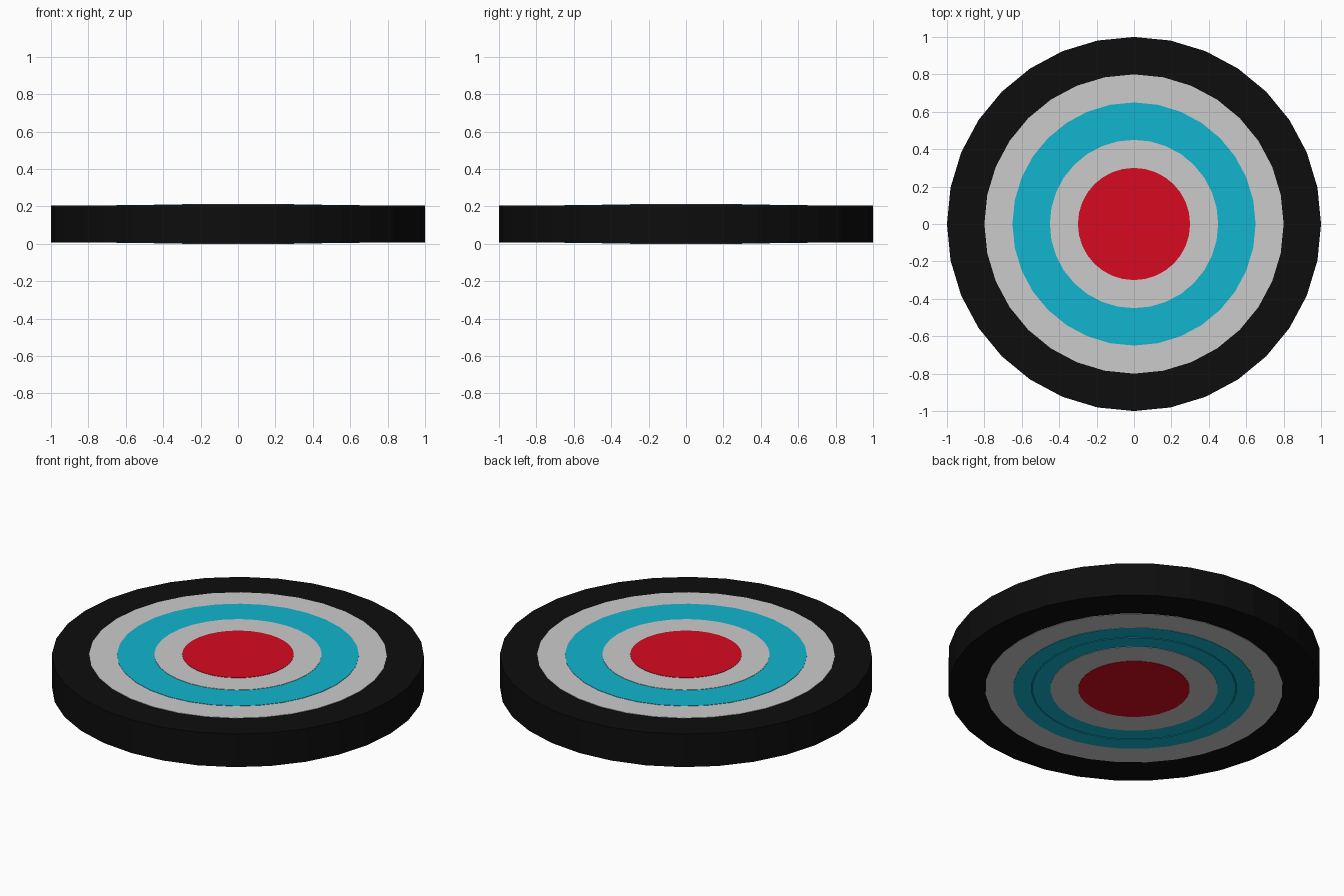
import bpy, bmesh
from math import cos, sin, tau

if "Cube" in bpy.data.objects:
    bpy.data.objects.remove(bpy.data.objects["Cube"])

SIDES = 32
MID = 0.106  # half height of the whole target


def material(name, rgb):
    m = bpy.data.materials.new(name)
    m.diffuse_color = (*rgb, 1)
    m.use_nodes = True
    m.node_tree.nodes["Principled BSDF"].inputs["Base Color"].default_value = m.diffuse_color
    return m


def lathe(name, profile, mat=None):
    """Revolve a closed (radius, z) profile; points on the axis share one vertex."""
    bm = bmesh.new()
    rows = []
    for r, z in profile:
        if r == 0:
            rows.append([bm.verts.new((0, 0, z))] * SIDES)
        else:
            rows.append([bm.verts.new((r * cos(tau * i / SIDES), r * sin(tau * i / SIDES), z))
                         for i in range(SIDES)])
    for a, b in zip(rows, rows[1:] + rows[:1]):
        for i in range(SIDES):
            j = (i + 1) % SIDES
            quad = list(dict.fromkeys((a[i], a[j], b[j], b[i])))
            if len(quad) > 2:
                bm.faces.new(quad)
    bmesh.ops.recalc_face_normals(bm, faces=bm.faces)
    me = bpy.data.meshes.new(name)
    bm.to_mesh(me)
    bm.free()
    ob = bpy.data.objects.new(name, me)
    bpy.context.collection.objects.link(ob)
    if mat:
        me.materials.append(mat)


def ring(name, inner, outer, half, mat=None, groove=None):
    bottom = [(inner, MID - half)]
    if groove:
        bottom += [(groove - 0.003, MID - half), (groove, MID - half + 0.004),
                   (groove + 0.003, MID - half)]
    lathe(name, bottom + [(outer, MID - half), (outer, MID + half), (inner, MID + half)], mat)


black = material("black", (0.004, 0.004, 0.004))
cyan = material("cyan", (0.006, 0.46, 0.62))
red = material("red", (0.68, 0.003, 0.015))

# Concentric bands, each a hair thicker than the one outside it
ring("outer_rim", 0.8, 1.0, 0.098, black)
ring("outer_grey_band", 0.65, 0.8, 0.100)
ring("cyan_band", 0.45, 0.65, 0.102, cyan, groove=0.55)
ring("inner_grey_band", 0.3, 0.45, 0.104)

# Solid centre disc
lathe("red_centre", [(0, MID - 0.106), (0.3, MID - 0.106), (0.3, MID + 0.106), (0, MID + 0.106)], red)
